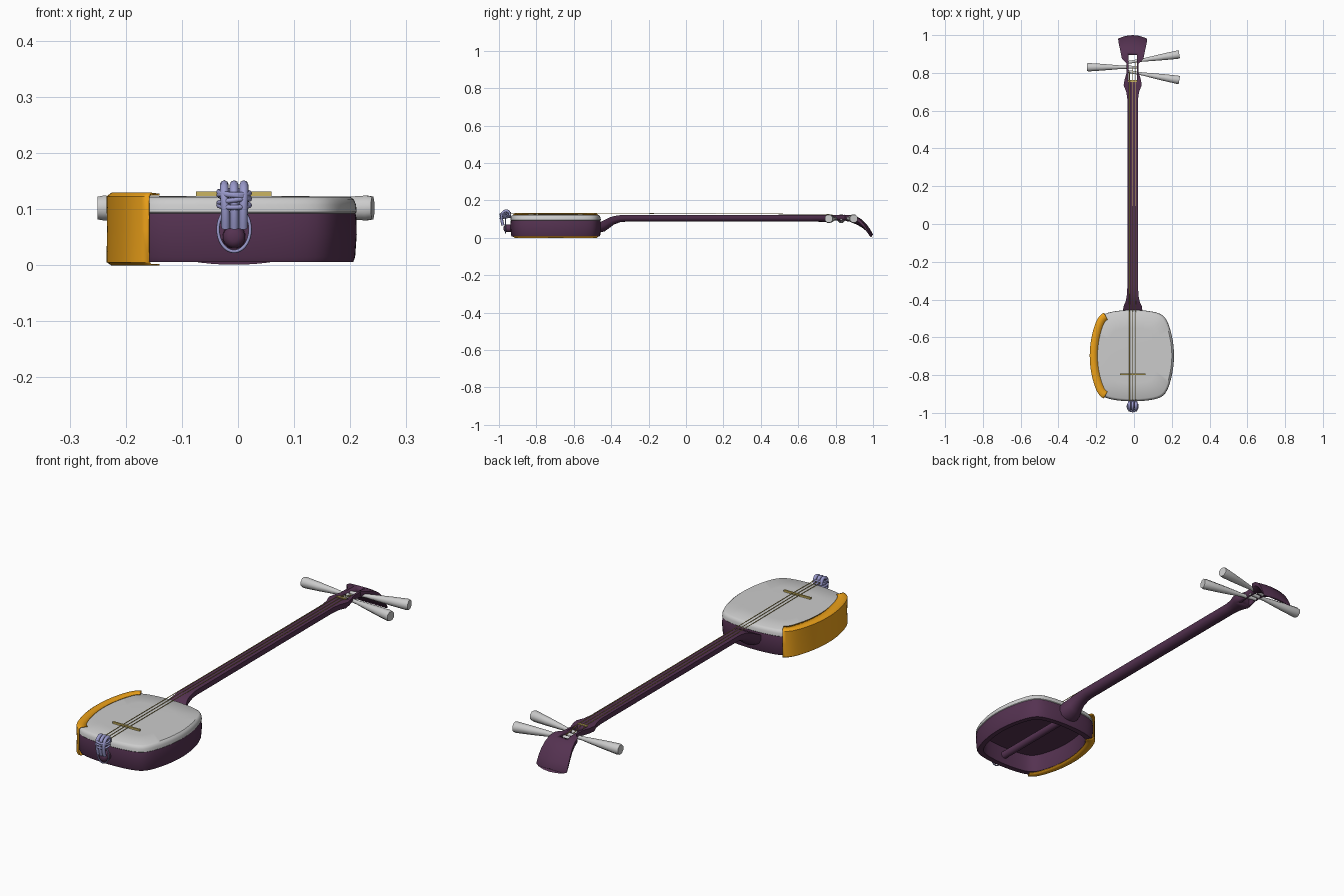
import bpy, bmesh, math
from mathutils import Vector

if "Cube" in bpy.data.objects:
    bpy.data.objects.remove(bpy.data.objects["Cube"])

CX, CY = -0.007, -0.697   # centre line and body centre


def material(name, rgb):
    m = bpy.data.materials.new(name)
    m.diffuse_color = (*rgb, 1)
    m.use_nodes = True
    m.node_tree.nodes["Principled BSDF"].inputs["Base Color"].default_value = m.diffuse_color
    return m


WOOD = material("dark_plum", (0.09, 0.032, 0.082))
AMBER = material("amber", (0.85, 0.36, 0.01))
CORD = material("lavender", (0.32, 0.32, 0.6))
GOLD = material("gold", (0.6, 0.46, 0.12))


def finish(ob, mat, angle=35):
    if mat:
        ob.data.materials.append(mat)
    bpy.ops.object.select_all(action='DESELECT')
    ob.select_set(True)
    bpy.context.view_layer.objects.active = ob
    bpy.ops.object.shade_smooth_by_angle(angle=math.radians(angle))
    return ob


def loft(name, rings, mat=None, closed=True, caps=True, angle=35):
    """Skin a list of equal-length point rings."""
    bm = bmesh.new()
    vs = [[bm.verts.new(p) for p in r] for r in rings]
    n = len(rings[0])
    for a, b in zip(vs, vs[1:]):
        for i in range(n if closed else n - 1):
            j = (i + 1) % n
            bm.faces.new((a[i], a[j], b[j], b[i]))
    if caps:
        bm.faces.new(vs[0])
        bm.faces.new(vs[-1])
    bmesh.ops.recalc_face_normals(bm, faces=bm.faces)
    me = bpy.data.meshes.new(name)
    bm.to_mesh(me)
    bm.free()
    ob = bpy.data.objects.new(name, me)
    bpy.context.collection.objects.link(ob)
    return finish(ob, mat, angle)


def box(name, lo, hi, mat=None):
    ring = lambda y: [(lo[0], y, lo[2]), (hi[0], y, lo[2]), (hi[0], y, hi[2]), (lo[0], y, hi[2])]
    return loft(name, [ring(lo[1]), ring(hi[1])], mat)


def turned(name, a, b, profile, mat=None, sides=16, angle=35):
    """Round part along a-b; profile is (fraction, radius) pairs."""
    a, b = Vector(a), Vector(b)
    d = (b - a).normalized()
    u = d.cross(Vector((0, 0, 1))).normalized()
    v = d.cross(u)
    rings = [[a.lerp(b, t) + r * (u * math.cos(k) + v * math.sin(k))
              for k in (math.tau * (i + .5) / sides for i in range(sides))] for t, r in profile]
    return loft(name, rings, mat, angle=angle)


def tube(name, pts, r, mat, cyclic=False, smooth=True, res=2):
    cu = bpy.data.curves.new(name, 'CURVE')
    cu.dimensions = '3D'
    cu.bevel_depth, cu.bevel_resolution, cu.resolution_u = r, res, 6
    cu.use_fill_caps = True
    sp = cu.splines.new('NURBS' if smooth else 'POLY')
    sp.points.add(len(pts) - 1)
    for p, q in zip(sp.points, pts):
        p.co = (*q, 1)
    sp.use_cyclic_u = cyclic
    if smooth:
        sp.order_u = 3
        sp.use_endpoint_u = not cyclic
    ob = bpy.data.objects.new(name, cu)
    bpy.context.collection.objects.link(ob)
    bpy.ops.object.select_all(action='DESELECT')
    ob.select_set(True)
    bpy.context.view_layer.objects.active = ob
    bpy.ops.object.convert(target='MESH')
    return finish(bpy.context.object, mat, 60)


# Body outline: two bowed edge pairs blended into rounded corners
def outline(th):
    c, s = abs(math.cos(th)), abs(math.sin(th))
    reach = lambda p, q, h, k: 2 * h / (p + math.sqrt(p * p + 4 * k * q * q * h))
    a, b = reach(c, s, 0.218, 1.03), reach(s, c, 0.241, 0.75)
    r = (a ** -16 + b ** -16) ** (-1 / 16)
    return Vector((r * math.cos(th), r * math.sin(th), 0))


def body_ring(scale, z, n=96):
    return [outline(math.tau * i / n) * scale + Vector((CX, CY, z)) for i in range(n)]


# Hollow wooden body, open underneath, with the skin on top
loft("body_frame", [body_ring(s, z) for s, z in
     ((0.99, 0.095), (1, 0.085), (1.003, 0.055), (0.99, 0.015), (0.975, 0.006),
      (0.875, 0.006), (0.865, 0.012), (0.865, 0.088))], WOOD)
loft("skin", [body_ring(s, z) for s, z in
     ((0.99, 0.092), (1.003, 0.095), (0.997, 0.108), (0.98, 0.117), (0.95, 0.122), (0.6, 0.123))])

# Arm guard wrapped around the left side
section = [(-0.032, 0.126), (0, 0.128), (0.008, 0.122), (0.007, 0.064), (0.008, 0.006), (0, 0.001), (-0.032, 0.001)]
rings = []
for i in range(41):
    th = math.pi + math.radians(56) * (i - 20) / 20
    p = outline(th)
    t = outline(th + 0.01) - outline(th - 0.01)
    nrm = Vector((t.y, -t.x, 0)).normalized()
    rings.append([p + nrm * o + Vector((CX, CY, z)) for o, z in section])
guard = loft("arm_guard", rings, AMBER, closed=False, caps=False, angle=50)
mod = guard.modifiers.new("thickness", 'SOLIDIFY')
mod.thickness, mod.offset = 0.003, 0

# Neck and curved head: y, half width, top z, bottom z
stations = [(-.46, .052, .083, .028), (-.435, .048, .095, .034), (-.41, .037, .108, .052),
            (-.385, .032, .116, .071), (-.35, .029, .121, .084), (-.32, .028, .122, .086),
            (.66, .028, .122, .086), (.70, .034, .122, .086), (.735, .048, .122, .084),
            (.765, .043, .122, .085), (.80, .032, .122, .086), (.85, .032, .123, .086),
            (.875, .057, .122, .084), (.91, .063, .115, .072), (.94, .068, .098, .055),
            (.965, .073, .073, .035), (.985, .076, .045, .015), (1.0, .077, .017, .001)]
profile = [(-1, 1), (-.5, 1), (0, 1), (.5, 1), (1, 1), (1, .55), (.82, .25), (.45, .06),
           (0, 0), (-.45, .06), (-.82, .25), (-1, .55)]
neck = loft("neck", [[(CX + t * hw, y - max(0, y - .88) * .16 * t * t, zb + h * (zt - zb))
                      for t, h in profile] for y, hw, zt, zb in stations], WOOD)
slot = box("slot_cutter", (CX - .022, .762, 0), (CX + .022, .895, .3))
slot.hide_render = True
mod = neck.modifiers.new("peg_slot", 'BOOLEAN')
mod.object, mod.operation, mod.solver = slot, 'DIFFERENCE', 'EXACT'
bpy.context.view_layer.objects.active = neck
bpy.ops.object.modifier_apply(modifier="peg_slot")
bpy.data.objects.remove(slot)

# Rod through the body, ending in a rounded stub
turned("spar_rod", (CX, -.975, .05), (CX, -.45, .05),
       [(0, .008), (.006, .015), (.02, .02), (.07, .021), (.1, .017), (1, .017)], WOOD)

# Tuning pegs
peg = [(0, .008), (.3, .009), (.45, .013), (.7, .019), (.96, .024), (1, .022)]
for name, a, b in (("left_peg", (.022, .83), (-.25, .83)),
                   ("upper_right_peg", (-.036, .855), (.24, .898)),
                   ("lower_right_peg", (-.036, .808), (.24, .762))):
    turned(name, (*a, .102), (*b, .102), peg, None, 8, 50)

# Bridge, nut and strings
box("bridge", (-.075, -.799, .122), (.06, -.791, .131), GOLD)
box("nut", (CX - .024, .752, .12), (CX + .024, .762, .125), GOLD)
for i, py in enumerate((.808, .83, .86)):
    x = CX + (i - 1) * .017
    tube(f"string_{i + 1}", [(x, -.955, .13), (x, -.795, .132), (x, .757, .126), (x, py, .108)],
         .0016, GOLD, smooth=False, res=1)

# Tail cord: three folded strands, wraps and a hanging loop
for i in (-1, 0, 1):
    x = CX + i * .0175
    tube(f"tail_strand_{i + 2}", [(x, -.942, .118), (x, -.946, .142), (x, -.968, .145), (x, -.985, .128),
         (x * .9, -.987, .095), (x * .9, -.978, .066)], .0078, CORD)
for i in range(4):
    z = .107 + i * .0075
    pts = [(CX + .028 * math.cos(k), -.966 + .027 * math.sin(k), z + .004 * math.sin(k + 2 * i))
           for k in (math.tau * j / 14 for j in range(14))]
    tube(f"tail_wrap_{i + 1}", pts, .0046, CORD, cyclic=True)
pts = [(CX + .029 * math.cos(k), -.966, .064 + .04 * math.sin(k))
       for k in (math.tau * j / 18 for j in range(18))]
tube("tail_loop", pts, .003, CORD, cyclic=True)
